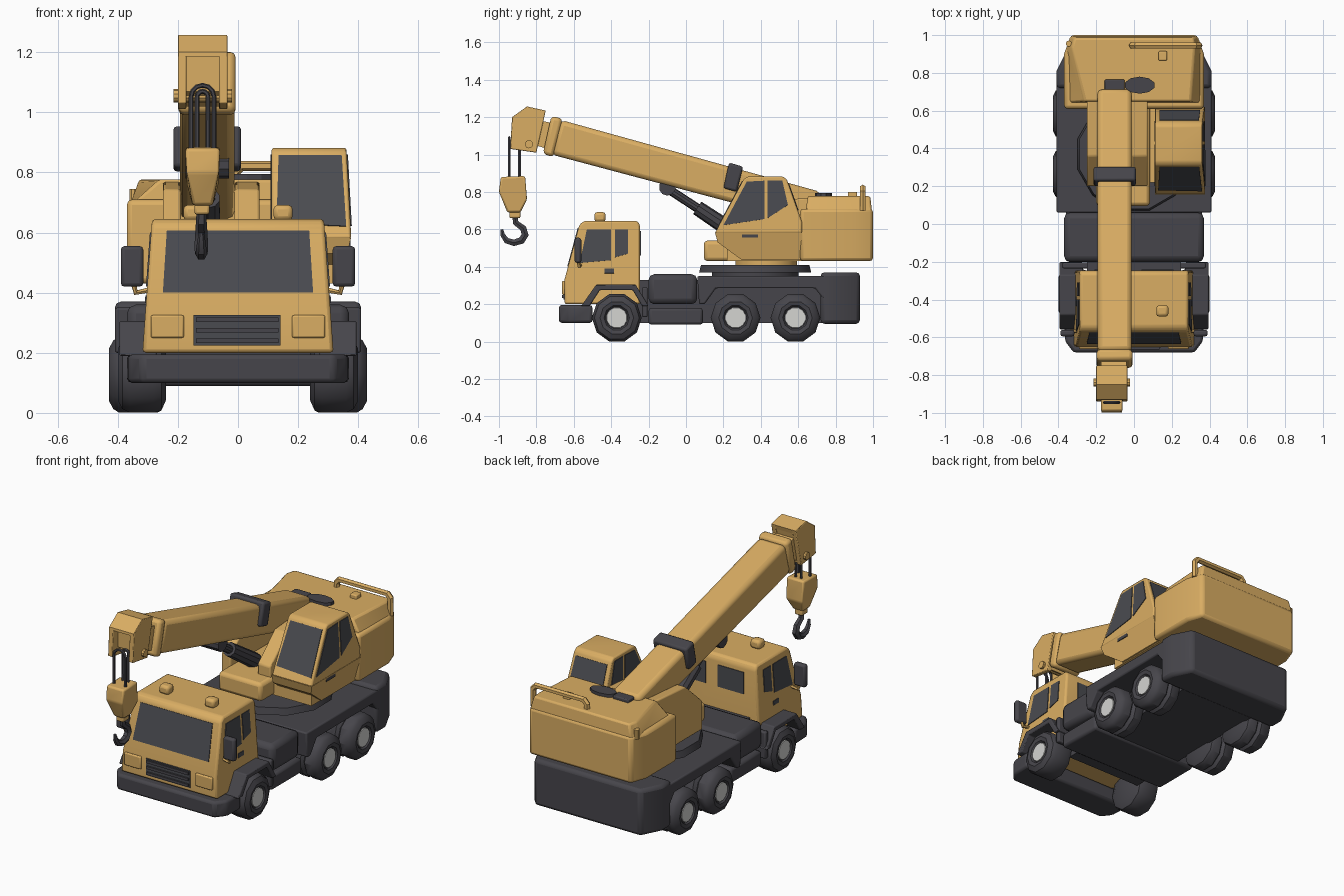
import bpy, bmesh, math
from mathutils import Vector

if "Cube" in bpy.data.objects:
    bpy.data.objects.remove(bpy.data.objects["Cube"])

def material(name, rgb):
    m = bpy.data.materials.new(name)
    m.diffuse_color = (*rgb, 1)
    m.use_nodes = True
    m.node_tree.nodes["Principled BSDF"].inputs["Base Color"].default_value = m.diffuse_color
    return m

YELLOW = material("yellow_paint", (0.70, 0.42, 0.125))
DARK = material("dark_grey", (0.062, 0.060, 0.070))
GLASS = material("dark_glass", (0.068, 0.070, 0.080))
WHITE = material("hub_white", (0.66, 0.66, 0.64))

def finish(name, mesh, mat, bevel=0.0, segments=2):
    ob = bpy.data.objects.new(name, mesh)
    bpy.context.collection.objects.link(ob)
    mesh.materials.clear()
    mesh.materials.append(mat)
    if bevel:
        b = ob.modifiers.new("bevel", 'BEVEL')
        b.width, b.segments, b.limit_method, b.angle_limit = bevel, segments, 'ANGLE', 0.5
    return ob

def solid(name, rings, mat, bevel=0.0, segments=2):
    """Skin a list of equal-length rings and cap both ends."""
    bm = bmesh.new()
    vs = [[bm.verts.new(p) for p in r] for r in rings]
    n = len(vs[0])
    for a, b in zip(vs, vs[1:]):
        for i in range(n):
            bm.faces.new((a[i], a[(i + 1) % n], b[(i + 1) % n], b[i]))
    bm.faces.new(vs[0][::-1])
    bm.faces.new(vs[-1])
    bmesh.ops.recalc_face_normals(bm, faces=bm.faces)
    me = bpy.data.meshes.new(name)
    bm.to_mesh(me)
    bm.free()
    return finish(name, me, mat, bevel, segments)

def prism(name, prof, xl, xr, mat, bevel=0.0):
    """Side profile (y, z) extruded in x; xl and xr may depend on z."""
    f = lambda v, z: v(z) if callable(v) else v
    return solid(name, [[(f(v, z), y, z) for y, z in prof] for v in (xl, xr)], mat, bevel)

def slab(name, poly, z0, z1, mat, bevel=0.0):
    return solid(name, [[(x, y, z) for x, y in poly] for z in (z0, z1)], mat, bevel)

def box(name, x, y, z, mat, bevel=0.0):
    return prism(name, [(y[0], z[0]), (y[1], z[0]), (y[1], z[1]), (y[0], z[1])], x[0], x[1], mat, bevel)

def plate(name, pts, mat, t=0.004):
    p = [Vector(q) for q in pts]
    n = (p[1] - p[0]).cross(p[2] - p[0]).normalized() * t
    return solid(name, [[q - n for q in p], [q + n for q in p]], mat)

def rod(name, a, b, ra, rb, mat, sides=10):
    a, b = Vector(a), Vector(b)
    q = (b - a).to_track_quat('Z', 'Y')
    ring = lambda c, r: [c + q @ Vector((r * math.cos(k), r * math.sin(k), 0))
                         for k in (math.tau * (i + .5) / sides for i in range(sides))]
    return solid(name, [ring(a, ra), ring(b, rb)], mat)

def tube(name, pts, r, mat, taper=None):
    cu = bpy.data.curves.new(name, 'CURVE')
    cu.dimensions, cu.bevel_depth, cu.bevel_resolution, cu.use_fill_caps = '3D', r, 1, True
    s = cu.splines.new('POLY')
    s.points.add(len(pts) - 1)
    for i, p in enumerate(pts):
        s.points[i].co = (*p, 1)
        s.points[i].radius = taper[i] if taper else 1
    tmp = bpy.data.objects.new("tmp", cu)
    me = bpy.data.meshes.new_from_object(tmp)
    bpy.data.objects.remove(tmp)
    return finish(name, me, mat)

def wheel(name, s, y, prof):
    ring = lambda x, r: [(s * x, y + r * math.sin(a), 0.127 + r * math.cos(a))
                         for a in (math.tau * (i + .5) / 10 for i in range(10))]
    solid(name + "_tyre", [ring(x, r) for x, r in prof], DARK)
    x = prof[-1][0]
    rod(name + "_hub", (s * (x - .02), y, .127), (s * (x + .006), y, .127), .06, .055, WHITE, 12)

# wheels, single in front and double behind
FRONT = [(.24, .09), (.255, .125), (.28, .133), (.36, .133), (.385, .12), (.40, .09), (.395, .068), (.385, .06)]
REAR = [(.24, .09), (.255, .125), (.27, .133), (.315, .133), (.33, .115), (.345, .133),
        (.395, .133), (.415, .12), (.43, .09), (.425, .068), (.415, .06)]
for s, side in ((1, "right"), (-1, "left")):
    wheel("front_wheel_" + side, s, -.37, FRONT)
    wheel("middle_wheel_" + side, s, .265, REAR)
    wheel("rear_wheel_" + side, s, .585, REAR)

# chassis
box("chassis_core", (-.25, .25), (-.27, .90), (.10, .33), DARK)
slab("rear_block", [(-.41, .72), (.41, .72), (.41, .81), (.35, .93), (-.35, .93), (-.41, .81)], .095, .37, DARK, .02)
prism("wheel_deck", [(.07, .20), (.10, .20), (.16, .285), (.69, .285), (.74, .22), (.76, .35), (.06, .35)], -.41, .41, DARK, .008)
box("tank", (-.37, .37), (-.20, .06), (.20, .36), DARK, .03)
box("lower_step", (-.36, .36), (-.20, .09), (.09, .18), DARK, .015)
box("cab_rear_frame", (-.38, .38), (-.235, -.205), (.13, .29), DARK, .008)

# bumper and front arches
slab("bumper", [(-.32, -.68), (.32, -.68), (.365, -.62), (.37, -.50), (-.37, -.50), (-.365, -.62)], .10, .195, DARK, .015)
for s in (1, -1):
    prism("front_arch", [(-.56, .19), (-.48, .305), (-.27, .305), (-.20, .19), (-.235, .19), (-.285, .275),
                         (-.46, .275), (-.515, .19)], s * .27, s * .395, DARK, .006)

# driving cab
cab_x = lambda z: .318 - (z - .2) * .072
screen_y = lambda z: -.65 + (z - .33) * .08 / .295
prism("cab", [(-.65, .20), (-.65, .33), (-.57, .625), (-.545, .645), (-.26, .645), (-.245, .62), (-.245, .20)],
      lambda z: -cab_x(z), cab_x, YELLOW, .012)
plate("windscreen", [(x, screen_y(z), z) for x, z in ((-.25, .40), (.25, .40), (.237, .605), (-.237, .605))], GLASS)
box("grille", (-.148, .142), (-.655, -.647), (.225, .325), GLASS)
for z in (.24, .275, .31):
    box("grille_slat", (-.14, .134), (-.664, -.65), (z - .008, z + .008), DARK)
SIDE_WINDOWS = {"door_window": [(-.568, .42), (-.40, .435), (-.40, .60), (-.53, .60)],
                "quarter_window": [(-.38, .45), (-.31, .47), (-.31, .60), (-.38, .60)],
                "door_handle": [(-.435, .365), (-.385, .365), (-.385, .39), (-.435, .39)]}
for s in (1, -1):
    for name, pts in SIDE_WINDOWS.items():
        plate(name, [(s * cab_x(z), y, z) for y, z in pts], GLASS)
    plate("rear_window", [(s * x, -.245, z) for x, z in ((.04, .46), (.21, .46), (.21, .59), (.04, .59))], GLASS)
    box("headlight", (s * .18, s * .29), (-.662, -.64), (.25, .325), YELLOW, .006)
    box("roof_light", (s * .15 - .032, s * .15 + .032), (-.49, -.43), (.64, .692), YELLOW, .015)
    box("mirror", (s * .315, s * .39), (-.595, -.56), (.42, .555), DARK, .012)
    tube("mirror_bracket", [(s * .29, -.565, .41), (s * .34, -.57, .40), (s * .35, -.575, .44)], .01, YELLOW)

# slewing ring
rod("turntable_base", (0, .37, .33), (0, .37, .375), .24, .24, DARK, 12)
rod("turntable", (0, .37, .37), (0, .37, .41), .31, .30, DARK, 12)
rod("slew_ring", (0, .43, .405), (0, .43, .445), .17, .17, YELLOW, 12)

# upper structure
box("upper_base", (-.20, .085), (.095, .66), (.43, .54), YELLOW, .02)
box("cabin_floor", (.05, .33), (.22, .66), (.43, .50), YELLOW)
for name, x0, x1 in (("left_cheek", -.25, -.19), ("right_cheek", -.012, .072)):
    prism(name, [(.20, .43), (.20, .60), (.36, .745), (.68, .77), (.68, .43)], x0, x1, YELLOW, .008)

# counterweight with railing
slab("counterweight", [(-.37, .61), (.37, .61), (.37, .90), (.335, 1.0), (-.335, 1.0), (-.37, .90)], .43, .71, YELLOW, .018)
solid("counterweight_top", [[(x, y, .69) for x, y in ((-.36, .64), (.36, .64), (.36, .93), (.335, .995), (-.335, .995), (-.36, .93))],
                            [(x, y, .777) for x, y in ((-.26, .65), (.30, .65), (.32, .93), (.315, .985), (-.315, .985), (-.33, .93))]],
      YELLOW, .01)
tube("railing", [(.345, .945, .70), (.345, .945, .80), (.325, .945, .822), (.01, .945, .822), (-.01, .945, .80), (-.01, .945, .75)], .018, YELLOW)
rod("corner_post", (-.345, .955, .69), (-.345, .955, .745), .016, .016, YELLOW)
box("filler_cap", (.13, .175), (.865, .915), (.76, .80), YELLOW, .006)
box("winch_block", (-.155, -.05), (.69, .765), (.74, .795), DARK, .006)
winch = rod("winch_disc", (0, 0, .76), (0, 0, .795), 1, 1, DARK, 10)
winch.scale, winch.location = (.082, .045, 1), (.03, .735, 0)

# operator cabin
out_x = lambda z: .376 - (z - .60) * .055
prism("cabin", [(.155, .58), (.31, .87), (.33, .882), (.52, .882), (.54, .865), (.62, .64), (.62, .58)], .112, out_x, YELLOW, .008)
prism("cabin_lower", [(.155, .582), (.17, .53), (.30, .435), (.62, .435), (.62, .582)], .112,
      lambda z: .376 - (.582 - z) * .24, YELLOW)
front_y = lambda z: .155 + (z - .58) * .155 / .29
back_y = lambda z: .54 + (.865 - z) * .08 / .225
plate("cabin_front_glass", [(x, front_y(z), z) for x, z in ((.128, .63), (.36, .62), (.345, .857), (.135, .857))], GLASS)
plate("cabin_back_glass", [(x, back_y(z), z) for x, z in ((.135, .70), (.35, .70), (.343, .845), (.135, .845))], GLASS)
for x in (out_x, lambda z: .112):
    plate("cabin_door_glass", [(x(z), y, z) for y, z in ((.20, .622), (.42, .655), (.42, .86), (.325, .855))], GLASS)
    plate("cabin_side_glass", [(x(z), y, z) for y, z in ((.437, .66), (.545, .73), (.515, .86), (.437, .86))], GLASS)
box("cabin_handle", (.362, .374), (.30, .385), (.555, .582), DARK)

# telescopic boom
prism("boom", [(-.67, 1.185), (.72, .80), (.67, .63), (-.72, 1.0)], -.193, -.012, YELLOW, .025)
prism("boom_lip", [(-.72, 1.205), (-.66, 1.192), (-.71, .985), (-.765, 1.005)], -.198, -.008, YELLOW, .018)
prism("boom_link", [(-.82, 1.19), (-.70, 1.165), (-.74, 1.03), (-.84, 1.06)], -.175, -.04, YELLOW)
prism("boom_collar", [(.23, .957), (.305, .935), (.272, .80), (.20, .82)], -.215, .01, DARK, .012)

# boom head: cheeks around a recessed core
HEAD = [(-.94, 1.03), (-.93, 1.20), (-.85, 1.257), (-.75, 1.235), (-.80, 1.01)]
for x0, x1 in ((-.20, -.172), (-.063, -.035)):
    prism("head_cheek", HEAD, x0, x1, YELLOW, .004)
prism("head_core", [(-.885, 1.07), (-.885, 1.215), (-.85, 1.25), (-.757, 1.23), (-.80, 1.02)], -.18, -.05, YELLOW)
prism("head_cap", [(-.931, 1.185), (-.93, 1.20), (-.85, 1.257), (-.75, 1.235), (-.757, 1.21), (-.85, 1.22)], -.198, -.037, YELLOW)
rod("head_pin", (-.215, -.84, 1.055), (-.02, -.84, 1.055), .022, .022, YELLOW)

# hoist ropes, block and hook
for y, w, top in ((-.945, .038, 1.09), (-.89, .018, 1.07)):
    arc = [(-.118 - w * math.cos(a), y, top - w + w * math.sin(a)) for a in (math.pi * i / 6 for i in range(7))]
    tube("hoist_rope", [(-.118 - w, y, .86)] + arc + [(-.118 + w, y, .86)], .008, DARK)
prism("hook_block", [(-.99, .88), (-.86, .885), (-.85, .76), (-.885, .69), (-.955, .69), (-1.0, .80)],
      lambda z: -.175 + max(0, .76 - z) * .35, lambda z: -.06 - max(0, .76 - z) * .35, YELLOW, .01)
box("hook_neck", (-.145, -.095), (-.945, -.885), (.66, .70), YELLOW, .008)
tube("hook", [(-.122, y, z) for y, z in ((-.915, .67), (-.91, .635), (-.87, .605), (-.86, .57), (-.88, .54),
                                         (-.92, .528), (-.96, .54), (-.98, .57), (-.985, .60))],
     .02, DARK, [.8, .9, 1, 1.1, 1.1, 1, .9, .7, .4])

# lifting ram
rod("ram_pivot", (-.175, -.10, .825), (-.03, -.10, .825), .045, .045, DARK)
rod("ram_rod", (-.10, -.11, .825), (-.10, .12, .675), .024, .024, DARK)
rod("ram_barrel", (-.10, .06, .715), (-.10, .30, .555), .04, .045, DARK)

# smooth shading with sharp creases
for ob in bpy.context.scene.objects:
    ob.select_set(True)
    bpy.context.view_layer.objects.active = ob
bpy.ops.object.shade_smooth_by_angle(angle=math.radians(35))
